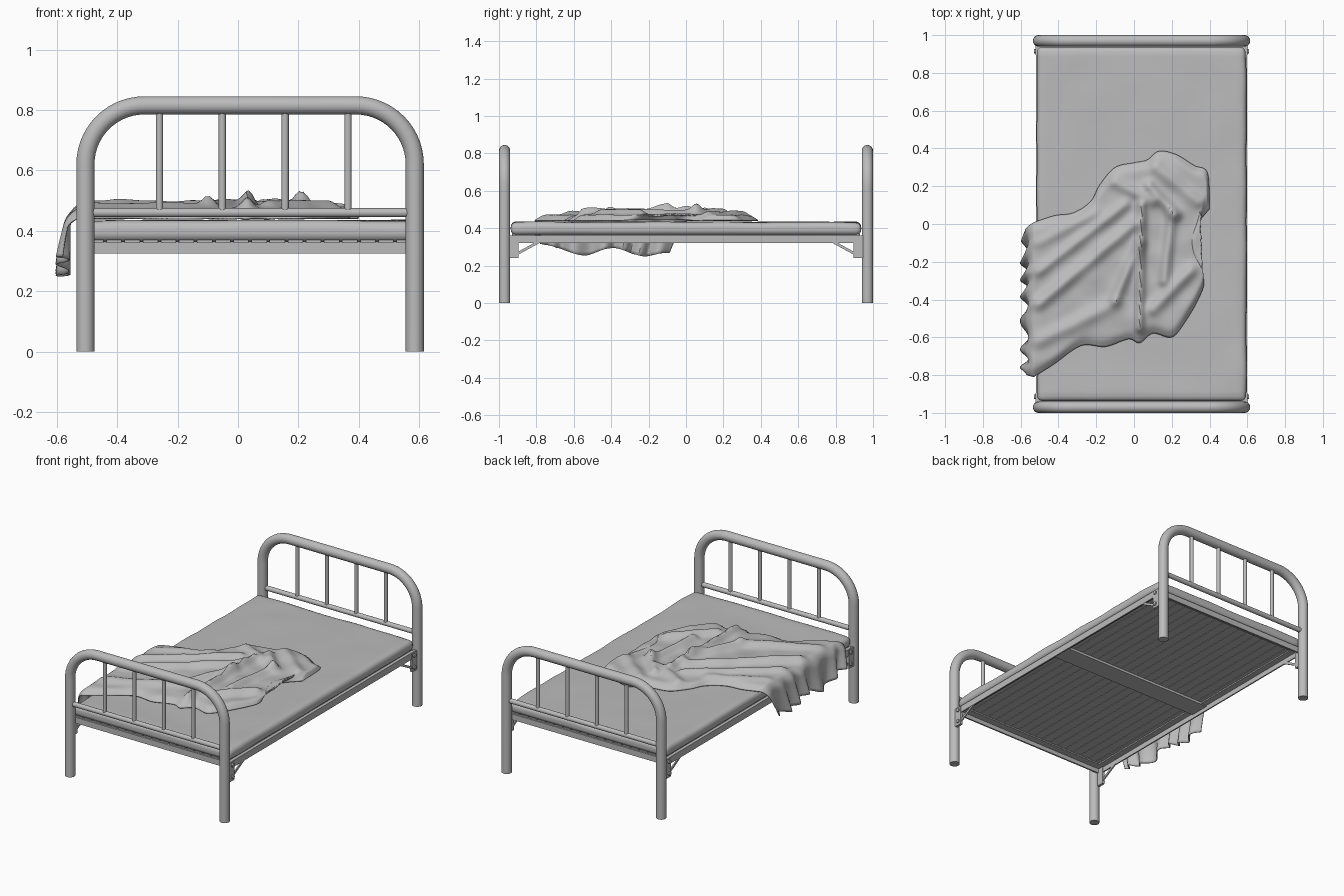
import bpy, bmesh, math
from mathutils import Vector, noise

if "Cube" in bpy.data.objects:
    bpy.data.objects.remove(bpy.data.objects["Cube"])

grey = bpy.data.materials.new("plain grey")
grey.use_nodes = True
grey.diffuse_color = (0.5, 0.5, 0.5, 1)
grey.node_tree.nodes["Principled BSDF"].inputs["Base Color"].default_value = (0.5, 0.5, 0.5, 1)

CX = 0.04            # bed centre line
HALF = 0.545         # centre line to post
END = 0.97           # y of the end frames


def finish(name, bm, smooth=True):
    bmesh.ops.recalc_face_normals(bm, faces=bm.faces)
    mesh = bpy.data.meshes.new(name)
    bm.to_mesh(mesh)
    bm.free()
    obj = bpy.data.objects.new(name, mesh)
    bpy.context.collection.objects.link(obj)
    mesh.materials.append(grey)
    if smooth:
        bpy.ops.object.select_all(action='DESELECT')
        obj.select_set(True)
        bpy.context.view_layer.objects.active = obj
        bpy.ops.object.shade_smooth_by_angle(angle=math.radians(40))
    return obj


def tube(name, path, radius, sides=20):
    """Sweep a circle along a path lying in an xz or yz plane."""
    bm = bmesh.new()
    pts = [Vector(p) for p in path]
    rings = []
    for i, p in enumerate(pts):
        t = (pts[min(i + 1, len(pts) - 1)] - pts[max(i - 1, 0)]).normalized()
        a = Vector((0, 1, 0)) if abs(t.y) < 0.1 else Vector((1, 0, 0))
        b = t.cross(a)
        rings.append([bm.verts.new(p + radius * (a * math.cos(k * math.tau / sides)
                      + b * math.sin(k * math.tau / sides))) for k in range(sides)])
    for r, s in zip(rings, rings[1:]):
        for k in range(sides):
            bm.faces.new((r[k], r[k - 1], s[k - 1], s[k]))
    bm.faces.new(rings[0])
    bm.faces.new(rings[-1])
    return finish(name, bm)


def box(name, x, y, z):
    bm = bmesh.new()
    bmesh.ops.create_cube(bm, size=1)
    for v in bm.verts:
        for i, (lo, hi) in enumerate((x, y, z)):
            v.co[i] = (lo, hi)[v.co[i] > 0]
    return finish(name, bm, False)


# End frames: bent hoop, cross bar, spindles, angle rail
R, TOP = 0.195, 0.815
arc = [(HALF - R + R * math.cos(a), TOP - R + R * math.sin(a))
       for a in (math.pi / 2 * i / 14 for i in range(15))]
hoop = [(HALF, 0)] + arc
hoop = hoop + [(-x, z) for x, z in reversed(hoop)]
for end, s in (("foot", -1), ("head", 1)):
    y = s * END
    tube(end + "_hoop", [(CX + x, y, z) for x, z in hoop], 0.03, 28)
    tube(end + "_cross_bar", [(CX - HALF, y, 0.46), (CX + HALF, y, 0.46)], 0.015)
    for i in range(4):
        x = -0.26 + 0.208 * i
        tube(f"{end}_spindle_{i + 1}", [(x, y, 0.46), (x, y, 0.80)], 0.012, 16)
    ys = sorted((s * 0.94, s * 0.93))
    box(end + "_rail", (CX - 0.55, CX + 0.55), ys, (0.325, 0.362))
    box(end + "_rail_flange", (CX - 0.55, CX + 0.55), sorted((s * 0.93, s * 0.885)), (0.352, 0.36))

# Side rails with corner plates, bolts and braces
for side, s in (("right", -1), ("left", 1)):
    def sx(a, b):
        return sorted((CX + s * a, CX + s * b))
    box(side + "_rail", sx(0.55, 0.558), (-0.95, 0.95), (0.32, 0.362))
    box(side + "_rail_flange", sx(0.51, 0.55), (-0.94, 0.94), (0.352, 0.36))
    for end, e in (("foot", -1), ("head", 1)):
        label = f"{side}_{end}"
        box(label + "_plate", sx(0.545, 0.562), sorted((e * 0.945, e * 0.895)), (0.24, 0.36))
        for n, z in (("upper", 0.34), ("lower", 0.265)):
            tube(f"{label}_{n}_bolt", [(CX + s * 0.56, e * 0.915, z),
                                       (CX + s * 0.57, e * 0.915, z)], 0.012, 12)
        brace = box(label + "_brace", (-0.004, 0.004), (-0.068, 0.068), (-0.007, 0.007))
        brace.location = (CX + s * 0.552, e * 0.845, 0.295)
        brace.rotation_euler.x = -e * 0.5

# Lengthwise slats and the middle support
SLATS = 18
step = 1.08 / SLATS
for i in range(SLATS):
    x = CX - 0.54 + step * (i + 0.5)
    box(f"slat_{i + 1}", (x - step * 0.42, x + step * 0.42), (-0.93, 0.93), (0.36, 0.37))
box("middle_support", (CX - 0.55, CX + 0.55), (-0.065, 0.065), (0.345, 0.36))

# Mattress: rounded box with a slightly uneven surface
bm = bmesh.new()
bmesh.ops.create_cube(bm, size=2)
bmesh.ops.subdivide_edges(bm, edges=bm.edges, cuts=27, use_grid_fill=True)
half, r = Vector((0.555, 0.937, 0.035)), 0.03
for v in bm.verts:
    p = Vector([math.sin(c * math.pi / 2) * h for c, h in zip(v.co, half)])
    core = Vector([max(-h + r, min(h - r, c)) for c, h in zip(p, half)])
    d = p - core
    p = core + d.normalized() * r
    n = noise.noise(p * 5)
    p.x += 0.006 * n * p.x / half.x
    p.z += 0.006 * n if p.z > 0 else 0
    v.co = p + Vector((CX, 0, 0.398))
finish("mattress", bm)

# Blanket: ruled between two outline paths, then hung over the right side
near = [(-.53, -.81), (-.42, -.74), (-.28, -.645), (-.15, -.65), (-.03, -.61), (.03, -.63), (.1, -.58),
        (.2, -.6), (.27, -.52), (.34, -.4), (.37, -.3), (.31, -.18), (.29, -.05)]
far = [(-.53, .01), (-.42, .045), (-.32, .06), (-.23, .12), (-.18, .21), (-.1, .3), (0, .325),
       (.07, .34), (.13, .385), (.22, .37), (.32, .31), (.39, .27), (.4, .08)]
# fold ridges: start, end, height, width
folds = [((-.5, -.42), (.0, .0), .03, .035), ((-.5, -.25), (-.05, .1), .022, .03),
         ((-.5, -.62), (-.1, -.42), .022, .04), ((-.1, -.4), (.03, -.1), .03, .03),
         ((.03, -.55), (.04, .1), .035, .025), ((.08, .2), (.22, .05), .035, .03),
         ((.2, .05), (.16, -.3), .03, .03), ((.1, -.45), (.3, -.25), .03, .035),
         ((.12, .3), (.34, .12), .02, .035), ((-.1, .22), (.1, .12), .02, .03),
         ((-.5, -.1), (-.2, .06), .012, .03)]


def along(path, t):
    """Catmull-Rom point on an outline path."""
    f = t * (len(path) - 1)
    i = min(int(f), len(path) - 2)
    f -= i
    a, b, c, d = (Vector(path[max(0, min(len(path) - 1, k))]) for k in range(i - 1, i + 3))
    return 0.5 * (2 * b + (c - a) * f + (2 * a - 5 * b + 4 * c - d) * f ** 2
                  + (3 * b - a - 3 * c + d) * f ** 3)


def ridge(p, a, b, h, w):
    a, b = Vector(a), Vector(b)
    t = max(0, min(1, (p - a).dot(b - a) / (b - a).length_squared))
    return h * math.exp(-((p - a.lerp(b, t)).length / w) ** 2)


def height(p, rim):
    """Rim is the distance from the free edge."""
    puff = 1 - math.exp(-(rim / 0.035) ** 2)
    wave = 0.008 * noise.noise(Vector((p.x * 9, p.y * 9, 0)))
    return 0.441 + puff * (0.03 + wave + sum(ridge(p, *f) for f in folds))


NU, NV, ND = 90, 80, 16
bm = bmesh.new()
rows = []
for i in range(-ND, NU + 1):
    row = []
    u = max(i, 0) / NU
    a, b = along(near, u), along(far, u)
    for j in range(NV + 1):
        v = j / NV
        p = a.lerp(b, v)
        rim = min(v, 1 - v) * (b - a).length
        rim = min(rim, (1 - u) * 0.9)
        z = height(p, rim + 0.01)
        x, y = p
        if i < 0:
            t = -i / ND
            y += t * (0.03 * (1 - v) - 0.10 * v)
            bottom = 0.275 + 0.02 * math.sin(v * 14) + 0.04 * max(0, 1 - v * 8) - 0.025 * max(0, v * 4 - 3)
            ripple = math.sin(v * 38 + 1.5 * math.sin(v * 9))
            x -= 0.03 * math.sin(min(1, t * 2.5) * math.pi / 2) + t * (0.022 + 0.022 * ripple)
            z = z + (bottom - z) * t ** 1.4
        row.append(bm.verts.new((x, y, z)))
    rows.append(row)
for r0, r1 in zip(rows, rows[1:]):
    for j in range(NV):
        bm.faces.new((r0[j], r1[j], r1[j + 1], r0[j + 1]))
blanket = finish("blanket", bm)
cloth = blanket.modifiers.new("thickness", 'SOLIDIFY')
cloth.thickness = 0.006
cloth.offset = -1
